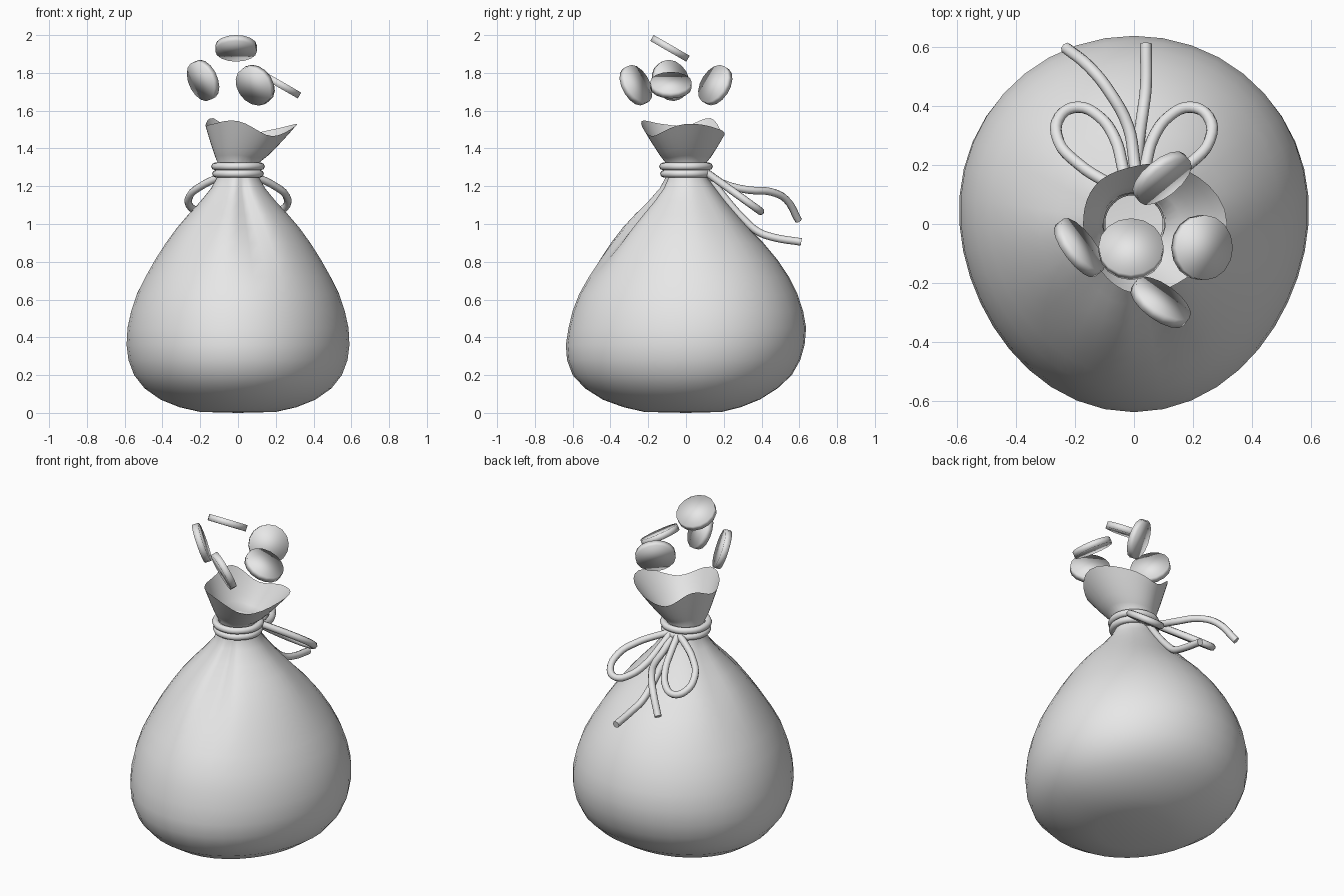
import bpy, bmesh, math
from mathutils import Vector

if "Cube" in bpy.data.objects:
    bpy.data.objects.remove(bpy.data.objects["Cube"])

mat = bpy.data.materials.new("plain_grey")
mat.diffuse_color = (0.8, 0.8, 0.8, 1)
mat.use_nodes = True
mat.node_tree.nodes["Principled BSDF"].inputs["Base Color"].default_value = mat.diffuse_color


def add_mesh(name, bm):
    bmesh.ops.recalc_face_normals(bm, faces=bm.faces)
    me = bpy.data.meshes.new(name)
    bm.to_mesh(me)
    bm.free()
    for p in me.polygons:
        p.use_smooth = True
    me.materials.append(mat)
    ob = bpy.data.objects.new(name, me)
    bpy.context.collection.objects.link(ob)
    return ob


def periodic(values, a):
    """Smooth closed interpolation of values spaced evenly round the circle."""
    n = len(values)
    f = (a / (2 * math.pi)) % 1 * n
    i = int(f)
    t = f - i
    p0, p1, p2, p3 = (values[(i + k) % n] for k in (-1, 0, 1, 2))
    return p1 + 0.5 * t * (p2 - p0 + t * (2 * p0 - 5 * p1 + 4 * p2 - p3
                                          + t * (3 * (p1 - p2) + p3 - p0)))


def gauss(a, centre, width):
    d = (a - math.radians(centre) + math.pi) % (2 * math.pi) - math.pi
    return math.exp(-(d / math.radians(width)) ** 2)


# Bag: height, half width, front depth, back depth
PROFILE = [
    (0.005, 0.20, 0.22, 0.19), (0.03, 0.31, 0.33, 0.29),
    (0.07, 0.41, 0.44, 0.39), (0.13, 0.495, 0.535, 0.485),
    (0.20, 0.55, 0.60, 0.56), (0.28, 0.58, 0.63, 0.605),
    (0.36, 0.59, 0.636, 0.628), (0.45, 0.585, 0.622, 0.636),
    (0.54, 0.565, 0.60, 0.62), (0.63, 0.535, 0.565, 0.59),
    (0.72, 0.49, 0.515, 0.545), (0.81, 0.44, 0.458, 0.485),
    (0.90, 0.383, 0.395, 0.41), (0.98, 0.325, 0.33, 0.33),
    (1.05, 0.265, 0.265, 0.268), (1.12, 0.20, 0.195, 0.208),
    (1.19, 0.143, 0.135, 0.155), (1.25, 0.11, 0.105, 0.11),
    (1.32, 0.106, 0.105, 0.105)]
RIM_R = [0.315, 0.255, 0.195, 0.185, 0.172, 0.185, 0.235, 0.255]
RIM_Z = [1.53, 1.50, 1.47, 1.56, 1.52, 1.53, 1.545, 1.465]
SEG = 40

bm = bmesh.new()
angles = [2 * math.pi * i / SEG for i in range(SEG)]
rings = []
for z, rx, front, back in PROFILE:
    ring = []
    fold = max(0, 1 - abs(z - 1.0) / 0.3) ** 0.8   # pleats gather under the neck
    for a in angles:
        c, s = math.cos(a), math.sin(a)
        ry = back if s > 0 else front
        r = 1 / math.hypot(c / rx, s / ry)
        r += 0.07 * rx * s * c * c
        r -= fold * (0.055 * gauss(a, -77, 11) + 0.012 * gauss(a, -125, 12)
                     + 0.015 * gauss(a, 160, 14) + 0.01 * gauss(a, 30, 14))
        r += fold * 0.012 * gauss(a, -100, 12)
        ring.append(bm.verts.new((r * c, r * s, z)))
    rings.append(ring)
# Flared wavy mouth
for k in range(1, 6):
    t = k / 5
    ring = []
    for a in angles:
        r = 0.105 + (periodic(RIM_R, a) - 0.105) * t ** 0.85
        z = 1.32 + (periodic(RIM_Z, a) - 1.32) * t
        ring.append(bm.verts.new((r * math.cos(a), r * math.sin(a), z)))
    rings.append(ring)
for lo, hi in zip(rings, rings[1:]):
    for i in range(SEG):
        j = (i + 1) % SEG
        bm.faces.new((lo[i], lo[j], hi[j], hi[i]))
# Closed underside
base = bm.verts.new((0, 0, 0))
for i in range(SEG):
    bm.faces.new((base, rings[0][(i + 1) % SEG], rings[0][i]))
add_mesh("bag", bm)


def rope(name, points, radius=0.02, closed=False):
    cu = bpy.data.curves.new(name, 'CURVE')
    cu.dimensions = '3D'
    cu.bevel_depth = radius
    cu.bevel_resolution = 2
    cu.resolution_u = 4
    cu.use_fill_caps = True
    sp = cu.splines.new('BEZIER')
    sp.bezier_points.add(len(points) - 1)
    for bp, co in zip(sp.bezier_points, points):
        bp.co = co
        bp.handle_left_type = bp.handle_right_type = 'AUTO'
    sp.use_cyclic_u = closed
    cu.materials.append(mat)
    ob = bpy.data.objects.new(name, cu)
    bpy.context.collection.objects.link(ob)
    bpy.ops.object.select_all(action='DESELECT')
    ob.select_set(True)
    bpy.context.view_layer.objects.active = ob
    bpy.ops.object.convert(target='MESH')


# Cord wound twice round the neck
for name, z, R in (("lower_cord", 1.266, 0.117), ("upper_cord", 1.305, 0.122)):
    rope(name, [(R * math.cos(k * math.pi / 4), R * math.sin(k * math.pi / 4), z)
                for k in range(8)], 0.02, True)

# Bow loops slope down behind the neck
LOOP = [(0.025, 0.12), (0.04, 0.20), (0.065, 0.29), (0.12, 0.365), (0.19, 0.395),
        (0.25, 0.365), (0.255, 0.28), (0.19, 0.205), (0.09, 0.14), (0.03, 0.11)]
for name, side in (("left_bow_loop", -1), ("right_bow_loop", 1)):
    rope(name, [(side * x, y, 1.265 - 0.72 * (y - 0.12)) for x, y in LOOP])

# Loose cord ends
rope("upper_cord_end", [(0.01, 0.12, 1.25), (0.0, 0.22, 1.205), (-0.02, 0.33, 1.18),
                        (-0.085, 0.45, 1.17), (-0.15, 0.53, 1.13), (-0.23, 0.595, 1.02)])
rope("lower_cord_end", [(0.0, 0.12, 1.25), (0.01, 0.22, 1.12), (0.02, 0.31, 1.02),
                        (0.03, 0.38, 0.96), (0.04, 0.46, 0.93), (0.04, 0.61, 0.905)])

# Flying coins: centre and facing direction
COINS = {"top_coin": ((-0.01, -0.085, 1.93), (0, 0.5, 0.87)),
         "right_coin": ((0.23, -0.08, 1.735), (0.5, 0, 0.87)),
         "left_coin": ((-0.185, -0.08, 1.76), (1, 0.76, 0.45)),
         "front_coin": ((0.09, -0.265, 1.735), (0.72, 1, 0.55)),
         "back_coin": ((0.095, 0.155, 1.735), (-0.82, 1, -0.6))}
for name, (centre, facing) in COINS.items():
    bm = bmesh.new()
    bmesh.ops.create_cone(bm, cap_ends=True, segments=16, radius1=0.11,
                          radius2=0.11, depth=0.036)
    turn = Vector(facing).to_track_quat('Z', 'Y').to_matrix()
    bmesh.ops.rotate(bm, matrix=turn, verts=bm.verts)
    bmesh.ops.translate(bm, vec=centre, verts=bm.verts)
    add_mesh(name, bm)
